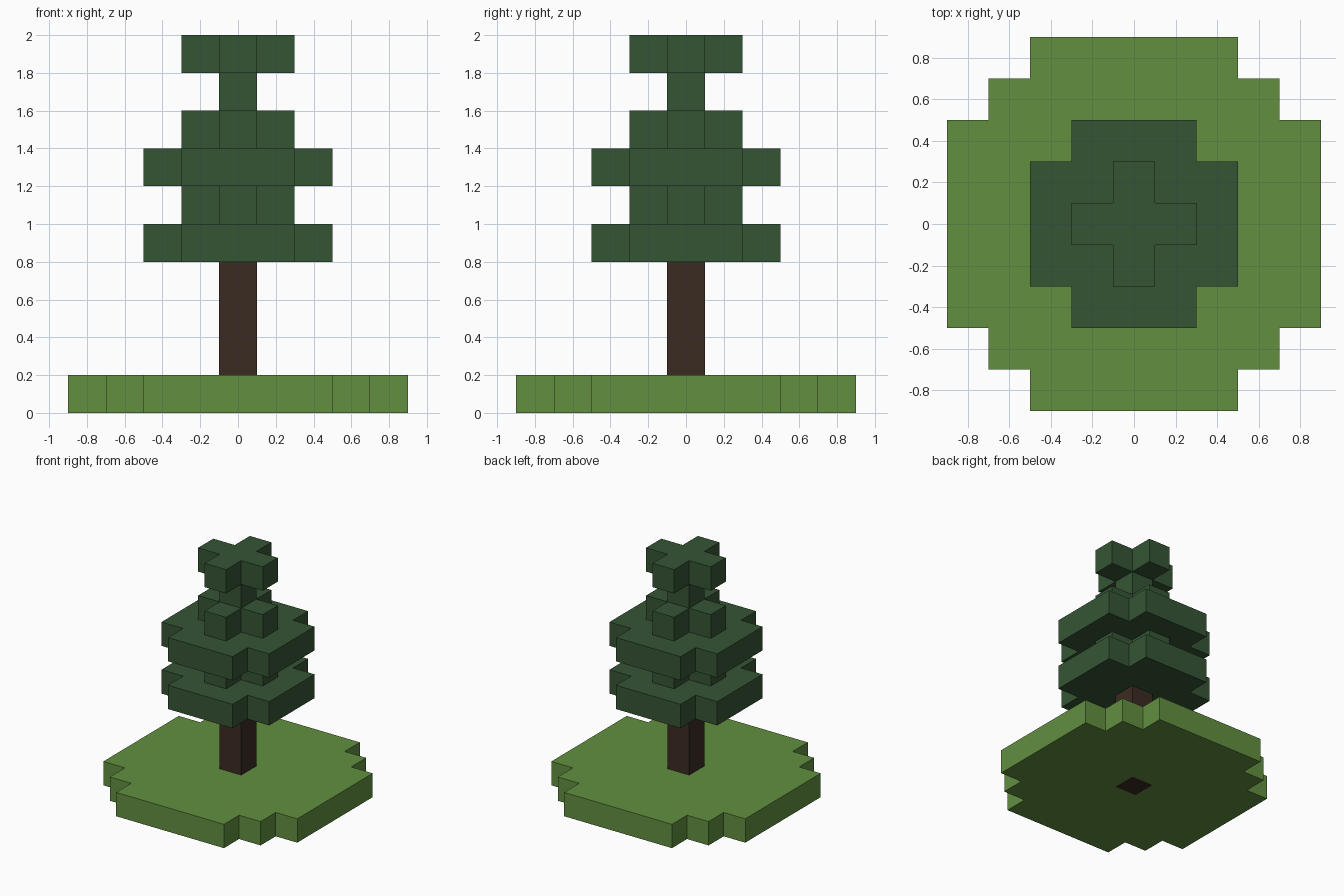
import bpy
import bmesh

cube = bpy.data.objects.get("Cube")
if cube:
    bpy.data.objects.remove(cube, do_unlink=True)

STEP = 0.2  # height of one block layer


def make_material(name, rgb):
    mat = bpy.data.materials.new(name)
    mat.use_nodes = True
    color = (*rgb, 1.0)
    mat.diffuse_color = color
    mat.node_tree.nodes["Principled BSDF"].inputs["Base Color"].default_value = color
    return mat


def four_way(corner):
    """Repeat one stepped corner around the vertical axis."""
    outline, pts = [], corner
    for _ in range(4):
        outline += pts
        pts = [(-y, x) for x, y in pts]
    return outline


def make_slab(name, corner, bottom, height, mat, hole=None):
    """Extrude a stepped outline, optionally with a hole through it."""
    bm = bmesh.new()
    edges = []
    for part in filter(None, (corner, hole)):
        verts = [bm.verts.new((x, y, bottom)) for x, y in four_way(part)]
        edges += [bm.edges.new((a, b)) for a, b in zip(verts, verts[1:] + verts[:1])]
    if hole:
        bmesh.ops.triangle_fill(bm, edges=edges, use_beauty=True)
    else:
        bm.faces.new(verts)
    result = bmesh.ops.extrude_face_region(bm, geom=bm.faces[:], use_keep_orig=True)
    top = [v for v in result["geom"] if isinstance(v, bmesh.types.BMVert)]
    bmesh.ops.translate(bm, verts=top, vec=(0, 0, height))
    bmesh.ops.recalc_face_normals(bm, faces=bm.faces[:])
    mesh = bpy.data.meshes.new(name)
    bm.to_mesh(mesh)
    bm.free()
    mesh.materials.append(mat)
    obj = bpy.data.objects.new(name, mesh)
    bpy.context.collection.objects.link(obj)
    return obj


grass = make_material("grass green", (0.122, 0.275, 0.051))
needles = make_material("needle green", (0.036, 0.091, 0.036))
bark = make_material("bark brown", (0.044, 0.024, 0.016))

# Corner profiles, one quadrant each
post = [(0.1, 0.1)]
small_cross = [(0.3, 0.1), (0.1, 0.1), (0.1, 0.3)]
wide_cross = [(0.5, 0.3), (0.3, 0.3), (0.3, 0.5)]
round_base = [(0.9, 0.5), (0.7, 0.5), (0.7, 0.7), (0.5, 0.7), (0.5, 0.9)]

# Ground disc, with the trunk passing through it
make_slab("ground", round_base, 0, STEP, grass, hole=post)
make_slab("trunk", post, 0, 4 * STEP, bark)

# Foliage tiers from the lowest branches to the treetop
tiers = [
    ("lower_branches", wide_cross),
    ("lower_gap", small_cross),
    ("middle_branches", wide_cross),
    ("upper_branches", small_cross),
    ("treetop_stem", post),
    ("treetop", small_cross),
]
for i, (name, corner) in enumerate(tiers):
    make_slab(name, corner, (4 + i) * STEP, STEP, needles)
